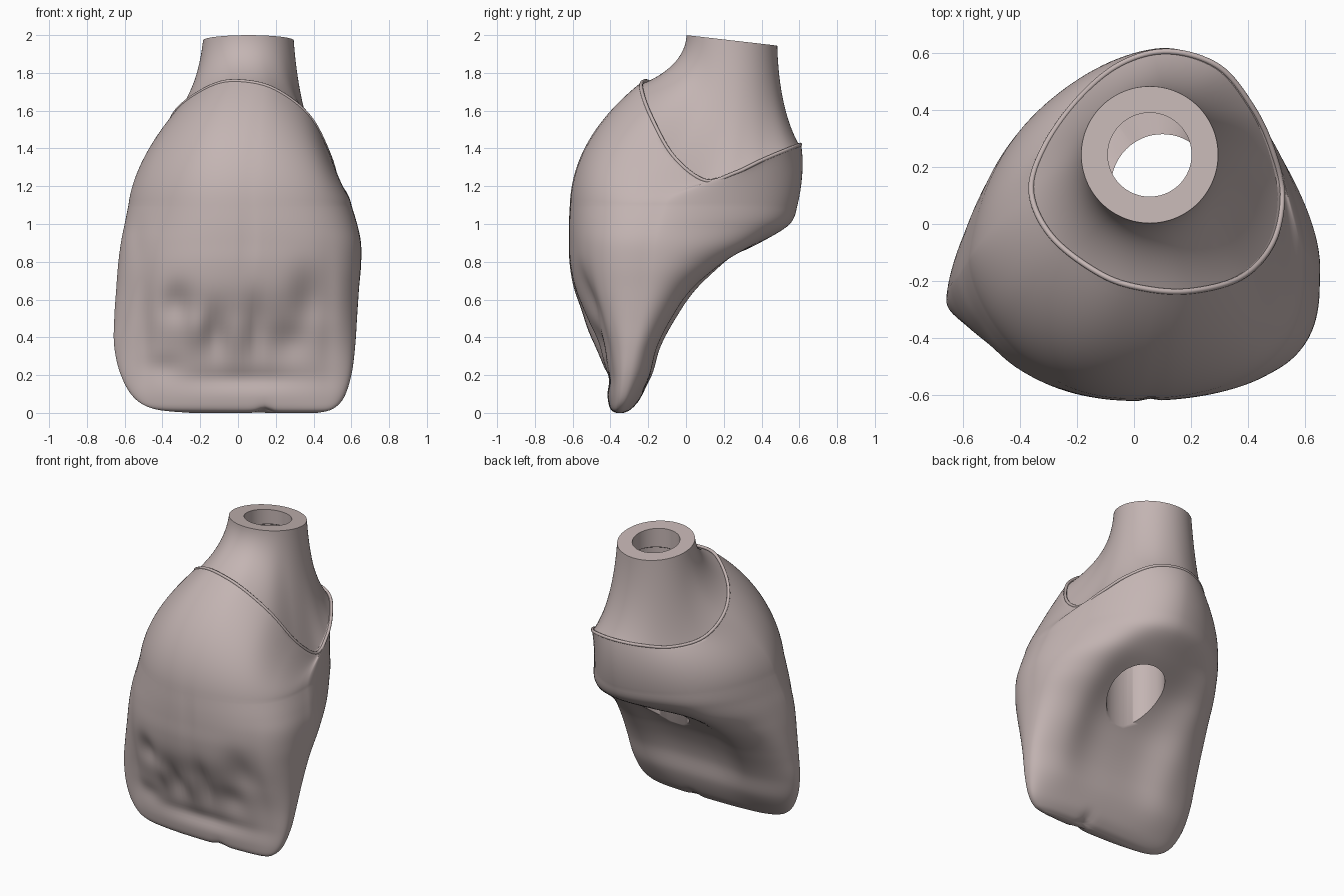
import bpy, bmesh, math
from mathutils import Vector

if "Cube" in bpy.data.objects:
    bpy.data.objects.remove(bpy.data.objects["Cube"])

N = 128
clay = bpy.data.materials.new("pale_pinkish_clay")
clay.diffuse_color = (0.55, 0.46, 0.45, 1)
clay.use_nodes = True
clay.node_tree.nodes["Principled BSDF"].inputs["Base Color"].default_value = clay.diffuse_color

# Body cross-sections: z, left x, right x, front y, widest y, back y, depth of rear dish
SECTIONS = [
    (0.00, -0.25, 0.42, -0.37, -0.35, -0.33, 0),
    (0.02, -0.44, 0.50, -0.40, -0.35, -0.29, 0),
    (0.08, -0.55, 0.56, -0.415, -0.33, -0.24, 0),
    (0.20, -0.62, 0.60, -0.425, -0.31, -0.16, 0.03),
    (0.35, -0.655, 0.62, -0.465, -0.28, -0.11, 0.06),
    (0.50, -0.655, 0.63, -0.53, -0.25, -0.02, 0.09),
    (0.65, -0.645, 0.64, -0.59, -0.22, 0.10, 0.11),
    (0.78, -0.635, 0.65, -0.615, -0.20, 0.28, 0.13),
    (0.90, -0.62, 0.65, -0.62, -0.18, 0.48, 0.09),
    (1.00, -0.60, 0.63, -0.62, -0.15, 0.57, 0.02),
    (1.10, -0.58, 0.60, -0.615, -0.12, 0.59, 0)]

# Seam where the neck meets the body, counter-clockwise from the right side
SEAM = [(0.525, 0.10, 1.23), (0.49, 0.26, 1.27), (0.42, 0.41, 1.34), (0.30, 0.555, 1.40),
        (0.12, 0.61, 1.42), (-0.05, 0.565, 1.41), (-0.20, 0.44, 1.39), (-0.32, 0.27, 1.42),
        (-0.365, 0.11, 1.53), (-0.29, -0.05, 1.64), (-0.12, -0.18, 1.74), (0.03, -0.23, 1.755),
        (0.20, -0.24, 1.71), (0.38, -0.19, 1.57), (0.49, -0.07, 1.36)]

# Soft dents in the front: x, z, x radius, z radius, depth
DENTS = [(-0.33, 0.58, 0.08, 0.10, 0.045), (0.38, 0.60, 0.09, 0.15, 0.05),
         (-0.12, 0.42, 0.05, 0.12, 0.03), (0.10, 0.47, 0.04, 0.15, 0.03),
         (0.28, 0.38, 0.09, 0.10, 0.025), (-0.50, 0.45, 0.05, 0.30, 0.035),
         (-0.54, 0.92, 0.04, 0.12, 0.02), (0.05, 0.18, 0.32, 0.05, 0.018),
         (-0.40, 0.24, 0.10, 0.06, 0.02), (0.06, 0.90, 0.02, 0.30, 0.008),
         (-0.22, 0.45, 0.05, 0.10, -0.02), (0.0, 0.40, 0.05, 0.12, -0.02),
         (0.48, 0.50, 0.05, 0.30, 0.015)]


def catmull(a, b, c, d, t):
    return [0.5 * (2 * q + (r - p) * t + (2 * p - 5 * q + 4 * r - s) * t * t
                   + (3 * q - p - 3 * r + s) * t ** 3) for p, q, r, s in zip(a, b, c, d)]


def bezier(a, b, c, t):
    return a * (1 - t) ** 2 + b * 2 * t * (1 - t) + c * t * t


def section_point(row, ang):
    z, xl, xr, yf, ym, yb, dish = row
    c, s = math.cos(ang), math.sin(ang)
    high = min(1, max(0, (z - 0.6) / 0.4))
    high = high * high * (3 - 2 * high)
    if s < 0:
        n = 2.2 + 0.45 * c
    else:
        n = 2.4 + (1.83 - 0.38 * c - 2.4) * high
    px = math.copysign(abs(c) ** (2 / n), c)
    py = abs(s) ** (2 / n)
    x = (xl + xr) / 2 + (xr - xl) / 2 * px
    if s < 0:
        y = ym + (yf - ym) * py
        for dx, dz, rx, rz, depth in DENTS:
            y += depth * py * math.exp(-((x - dx) / rx) ** 2 - ((z - dz) / rz) ** 2)
    else:
        x += 0.10 * py * high
        y = ym + (yb - ym) * py
        y -= dish * py * math.exp(-((x - 0.04) / 0.34) ** 4)
    if z < 0.1:  # small notch in the bottom edge
        z += 0.02 * math.exp(-((x - 0.14) / 0.04) ** 2) * (1 - z / 0.1)
    return Vector((x, y, z))


def loft(name, rows, cap_start=False, cap_end=False, loop=False):
    bm = bmesh.new()
    vs = [[bm.verts.new(p) for p in row] for row in rows]
    pairs = list(zip(vs, vs[1:])) + ([(vs[-1], vs[0])] if loop else [])
    for a, b in pairs:
        k = len(a)
        for i in range(k):
            bm.faces.new((a[i], a[(i + 1) % k], b[(i + 1) % k], b[i]))
    for on, row in ((cap_start, vs[0]), (cap_end, vs[-1])):
        if on:
            mid = bm.verts.new(sum((v.co for v in row), Vector()) / len(row))
            for i in range(len(row)):
                bm.faces.new((row[i], row[(i + 1) % len(row)], mid))
    bmesh.ops.recalc_face_normals(bm, faces=bm.faces)
    me = bpy.data.meshes.new(name)
    bm.to_mesh(me)
    bm.free()
    me.materials.append(clay)
    ob = bpy.data.objects.new(name, me)
    bpy.context.collection.objects.link(ob)
    return ob


def smooth(ob, deg):
    bpy.ops.object.select_all(action='DESELECT')
    ob.select_set(True)
    bpy.context.view_layer.objects.active = ob
    bpy.ops.object.shade_smooth_by_angle(angle=math.radians(deg))


# Seam resampled at even angles
angles = [2 * math.pi * i / N for i in range(N)]
m = len(SEAM)
dense = [Vector(catmull(SEAM[i - 1], SEAM[i], SEAM[(i + 1) % m], SEAM[(i + 2) % m], j / 150))
         for i in range(m) for j in range(150)]
seam = []
for a in angles:
    d = Vector((math.cos(a), math.sin(a)))
    seam.append(max(dense, key=lambda p: (p.xy - Vector((0.08, 0.15))).normalized().dot(d)))

# Body: horizontal sections, then a rounded shoulder up to the seam
rows = []
last = len(SECTIONS) - 1
for i in range(last):
    quad = [SECTIONS[min(last, max(0, i + k))] for k in (-1, 0, 1, 2)]
    for j in range(6):
        row = catmull(*quad, j / 6)
        rows.append([section_point(row, a) for a in angles])
base = [section_point(SECTIONS[-1], a) for a in angles]
below = [section_point(SECTIONS[-2], a) for a in angles]
for j in range(21):
    ring = []
    for p, o, q in zip(base, below, seam):
        lift = 0.55 * (q.z - p.z)
        ctrl = p + (p - o) * (0.6 * lift / 0.1)
        ctrl.z = p.z + lift
        ring.append(bezier(p, ctrl, q, j / 20))
    rows.append(ring)
body = loft("body", rows, True, True)

# Air passage cut through the body
cut_rows = [[Vector((0.10 + 0.18 * math.cos(a), 0.135 + 0.18 * math.sin(a), z))
             for a in angles[::2]] for z in (-0.5, 2.2)]
cutter = loft("passage_cutter", cut_rows, True, True)
cutter.hide_render = True
cutter.hide_viewport = True
mod = body.modifiers.new("passage", 'BOOLEAN')
mod.operation = 'DIFFERENCE'
mod.solver = 'EXACT'
mod.object = cutter
bpy.context.view_layer.objects.active = body
bpy.ops.object.modifier_apply(modifier=mod.name)
bpy.data.objects.remove(cutter)
smooth(body, 50)


# Neck: flared from the seam to a tilted round top, then down the bore
def circle(r, z=None, sx=1.0):
    pts = []
    for a in angles:
        x, y = 0.055 + sx * r * math.cos(a), 0.243 + r * math.sin(a)
        pts.append(Vector((x, y, 2.0 - 0.115 * max(y, 0) if z is None else z)))
    return pts


top, wide = circle(0.24), circle(0.25, sx=1.1)
neck_rows = []
for j in range(25):
    ring = []
    for s, w, t in zip(seam, wide, top):
        start = Vector((s.x * 0.985 + 0.001, s.y * 0.985 + 0.002, s.z - 0.01))
        ctrl = Vector((w.x, w.y, s.z + 0.35 * (t.z - s.z)))
        ring.append(bezier(start, ctrl, t, j / 24))
    neck_rows.append(ring)
neck_rows += [circle(0.147), circle(0.147, 1.86), circle(0.165, 1.85), circle(0.165, 1.25)]
neck = loft("neck", neck_rows)
smooth(neck, 40)

# Thin raised lip along the seam
lip_rows = []
for i, p in enumerate(seam):
    tan = (seam[(i + 1) % N] - seam[i - 1]).normalized()
    out = tan.cross(Vector((0, 0, 1))).normalized()
    up = out.cross(tan)
    mid = p - out * 0.005
    lip_rows.append([mid + 0.010 * (out * math.cos(k * math.pi / 4) + up * math.sin(k * math.pi / 4))
                     for k in range(8)])
lip = loft("seam_lip", lip_rows, loop=True)
smooth(lip, 60)
